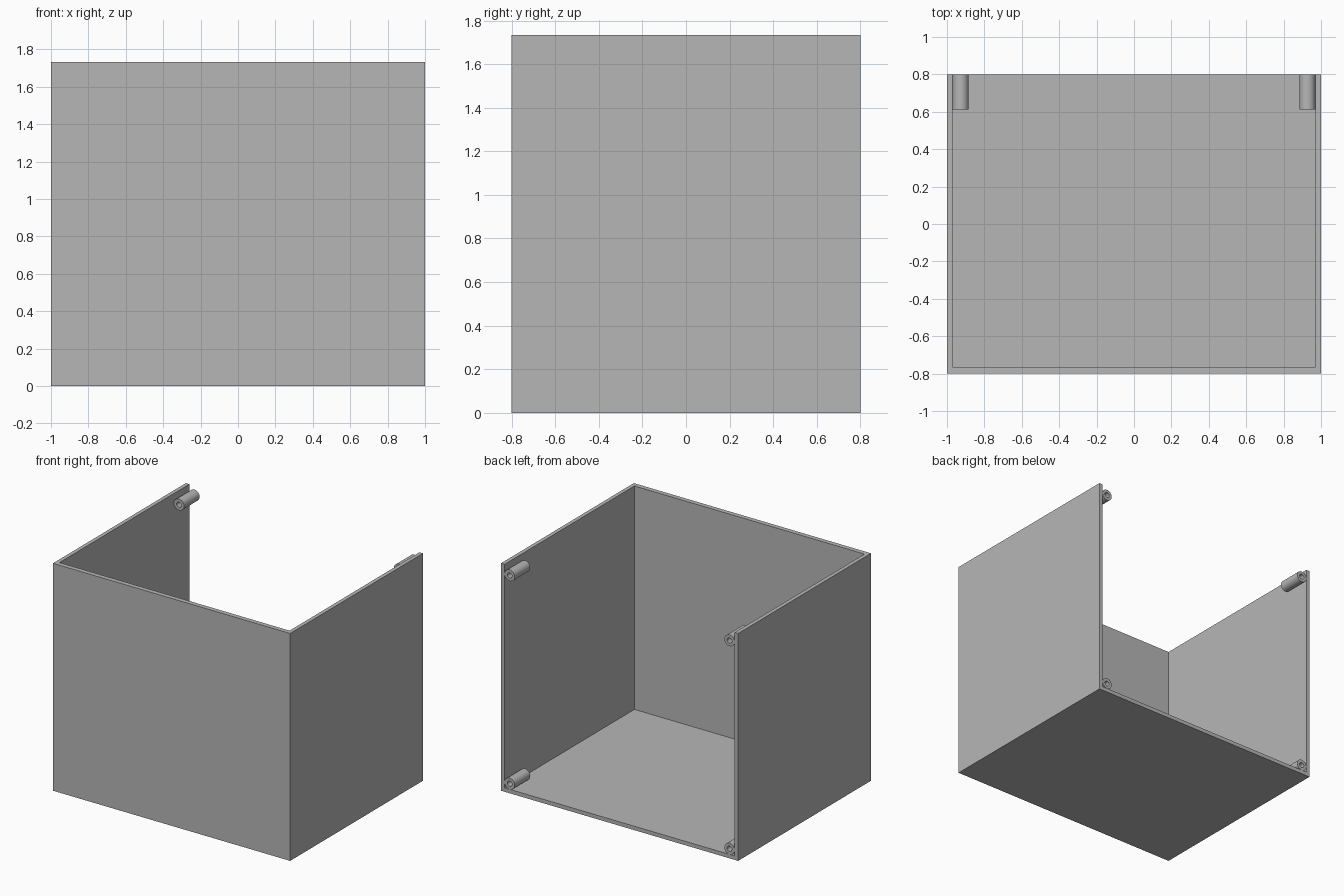
import bpy
import bmesh
import math
from mathutils import Matrix, Vector

default_cube = bpy.data.objects.get("Cube")
if default_cube:
    bpy.data.objects.remove(default_cube, do_unlink=True)

# Overall size and wall thicknesses
HALF_W, HALF_D, HEIGHT = 1.0, 0.8, 1.733
SIDE, FRONT, FLOOR = 0.03, 0.036, 0.03
# Screw boss size
BOSS_R, HOLE_R, BOSS_LEN, SEGMENTS = 0.043, 0.02, 0.187, 32

grey = bpy.data.materials.new("light grey")
grey.use_nodes = True
colour = (0.47, 0.47, 0.47, 1.0)
grey.diffuse_color = colour
grey.node_tree.nodes["Principled BSDF"].inputs["Base Color"].default_value = colour


def add_object(name, bm):
    bmesh.ops.recalc_face_normals(bm, faces=bm.faces)
    mesh = bpy.data.meshes.new(name)
    bm.to_mesh(mesh)
    bm.free()
    mesh.materials.append(grey)
    obj = bpy.data.objects.new(name, mesh)
    bpy.context.collection.objects.link(obj)
    return obj


def box(name, low, high):
    low, high = Vector(low), Vector(high)
    bm = bmesh.new()
    bmesh.ops.create_cube(bm, size=1)
    bmesh.ops.scale(bm, vec=high - low, verts=bm.verts)
    bmesh.ops.translate(bm, vec=(low + high) / 2, verts=bm.verts)
    return add_object(name, bm)


def select_only(obj):
    bpy.ops.object.select_all(action="DESELECT")
    obj.select_set(True)
    bpy.context.view_layer.objects.active = obj


# Enclosure: a box hollowed out through its top and back
shell = box("enclosure_shell", (-HALF_W, -HALF_D, 0), (HALF_W, HALF_D, HEIGHT))
cutter = box("hollow_cutter", (SIDE - HALF_W, FRONT - HALF_D, FLOOR),
             (HALF_W - SIDE, HALF_D + 1, HEIGHT + 1))
cutter.hide_render = True
hollow = shell.modifiers.new("hollow", "BOOLEAN")
hollow.operation = "DIFFERENCE"
hollow.solver = "EXACT"
hollow.object = cutter
select_only(shell)
bpy.ops.object.modifier_apply(modifier=hollow.name)
bpy.data.objects.remove(cutter, do_unlink=True)


# Screw boss: a tube spun from its rectangular wall section
def screw_boss(name, x, z):
    bm = bmesh.new()
    back, front = HALF_D, HALF_D - BOSS_LEN
    section = [(HOLE_R, front), (BOSS_R, front), (BOSS_R, back), (HOLE_R, back)]
    verts = [bm.verts.new((r, y, 0)) for r, y in section]
    edges = [bm.edges.new((verts[i], verts[(i + 1) % 4])) for i in range(4)]
    bmesh.ops.spin(bm, geom=verts + edges, cent=(0, 0, 0), axis=(0, 1, 0),
                   angle=math.tau, steps=SEGMENTS, use_merge=True)
    bmesh.ops.remove_doubles(bm, verts=bm.verts, dist=0.0001)
    bm.transform(Matrix.Translation((x, 0, z)))
    obj = add_object(name, bm)
    select_only(obj)
    bpy.ops.object.shade_smooth_by_angle(angle=math.radians(40))


# One boss in each corner of the open back
boss_x = HALF_W - SIDE - BOSS_R
boss_low = FLOOR + BOSS_R
for side, sign in (("left", 1), ("right", -1)):
    for level, z in (("lower", boss_low), ("upper", HEIGHT - boss_low)):
        screw_boss(f"{level}_{side}_screw_boss", sign * boss_x, z)
